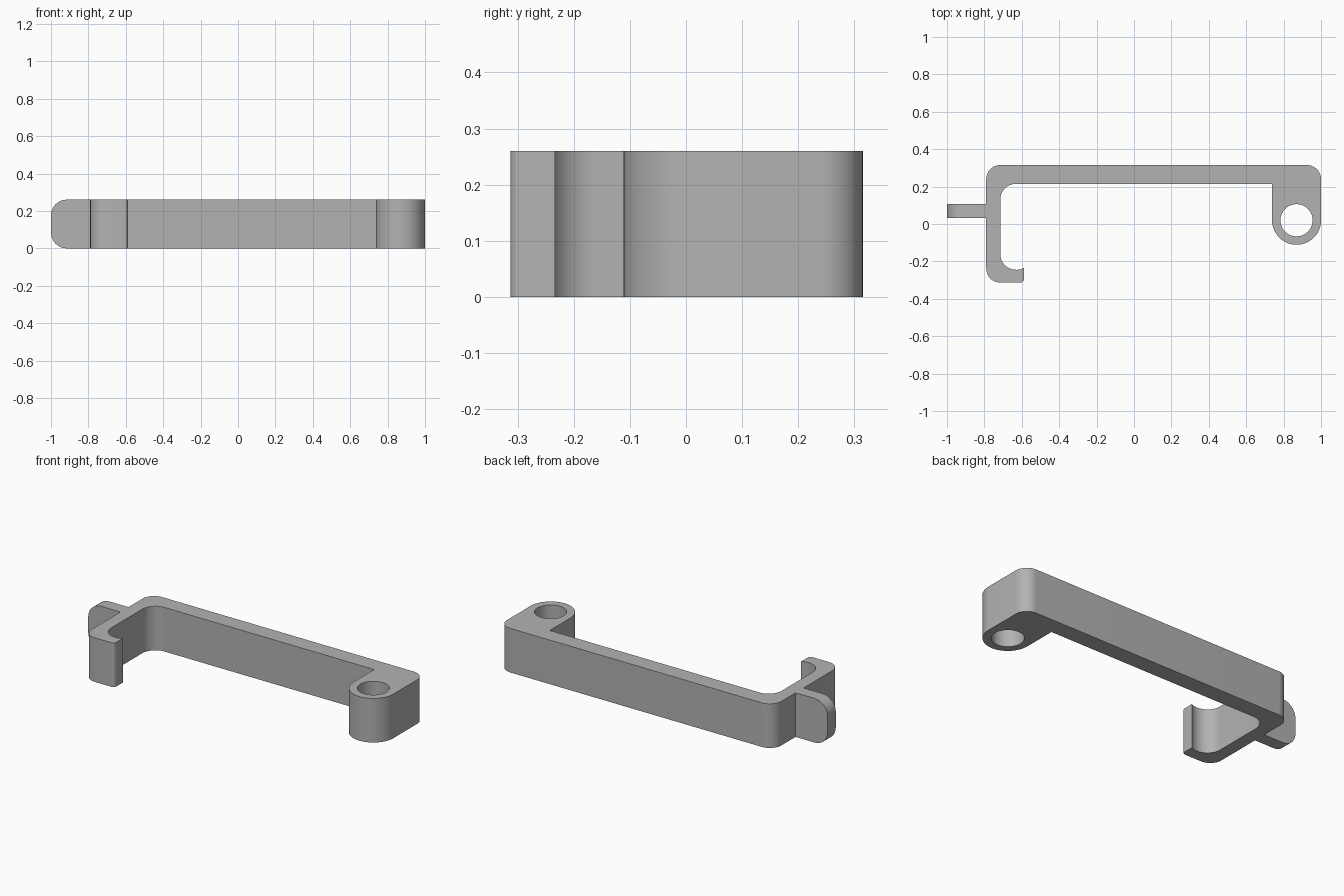
import bpy
import bmesh
from math import pi, tan
from mathutils import Matrix, Vector

if "Cube" in bpy.data.objects:
    bpy.data.objects.remove(bpy.data.objects["Cube"], do_unlink=True)

HEIGHT = 0.26

grey = bpy.data.materials.new("plain grey")
grey.use_nodes = True
colour = (0.45, 0.45, 0.45, 1)
grey.diffuse_color = colour
grey.node_tree.nodes["Principled BSDF"].inputs["Base Color"].default_value = colour


def rounded(points, steps=16):
    """Outline from (x, y, radius) corners, each replaced by a tangent arc."""
    out = []
    for i, (x, y, r) in enumerate(points):
        p = Vector((x, y))
        if r == 0:
            out.append(p)
            continue
        a = (Vector(points[i - 1][:2]) - p).normalized()
        b = (Vector(points[(i + 1) % len(points)][:2]) - p).normalized()
        reach = r / tan(a.angle(b) / 2)
        start, end = p + a * reach, p + b * reach
        centre = p + (a + b).normalized() * (reach ** 2 + r ** 2) ** 0.5
        sweep = (start - centre).angle_signed(end - centre)
        for k in range(steps + 1):
            turn = Matrix.Rotation(-sweep * k / steps, 2)
            out.append(centre + turn @ (start - centre))
    # Drop points that coincide where two arcs meet
    return [p for i, p in enumerate(out) if (p - out[i - 1]).length > 1e-4]


def prism(name, outline, depth, transform=Matrix()):
    """Extrude an outline along z, then place it."""
    bm = bmesh.new()
    face = bm.faces.new([bm.verts.new((p.x, p.y, 0)) for p in outline])
    side = bmesh.ops.extrude_face_region(bm, geom=[face])
    verts = [v for v in side["geom"] if isinstance(v, bmesh.types.BMVert)]
    bmesh.ops.translate(bm, verts=verts, vec=(0, 0, depth))
    bmesh.ops.transform(bm, matrix=transform, verts=bm.verts)
    bmesh.ops.recalc_face_normals(bm, faces=bm.faces)
    mesh = bpy.data.meshes.new(name)
    bm.to_mesh(mesh)
    bm.free()
    mesh.materials.append(grey)
    obj = bpy.data.objects.new(name, mesh)
    bpy.context.collection.objects.link(obj)
    return obj


def smooth(obj):
    bpy.ops.object.select_all(action="DESELECT")
    obj.select_set(True)
    bpy.context.view_layer.objects.active = obj
    bpy.ops.object.shade_smooth_by_angle(angle=pi / 6)


# Bracket: back bar, left arm with hook, and rounded lug on the right
lug_x, lug_y, lug_r = 0.869, 0.02, 0.131
hook_x, hook_y, hook_r = -0.63, -0.16, 0.085
tip_x = -0.588
arm_x = hook_x - hook_r
lip_start = Vector((0, -hook_r))
lip = [Vector((hook_x, hook_y)) + Matrix.Rotation(pi / 6 * k / 6, 2) @ lip_start
       for k in range(7)]
corners = [
    (-0.79, 0.315, 0.075), (1, 0.315, 0.075),
    (1, lug_y - lug_r, lug_r - 0.0001), (lug_x - lug_r, lug_y - lug_r, lug_r - 0.0001),
    (lug_x - lug_r, 0.215, 0), (arm_x, 0.215, 0.085),
    (arm_x, hook_y - hook_r, hook_r),
]
corners += [(p.x, p.y, 0) for p in lip[1:]]
corners += [(tip_x, -0.313, 0.02), (-0.79, -0.313, 0.075)]
bracket = prism("bracket", rounded(corners), HEIGHT)

# Round hole through the lug
bpy.ops.mesh.primitive_cylinder_add(vertices=64, radius=0.086, depth=1,
                                    location=(lug_x, lug_y, HEIGHT / 2))
cutter = bpy.context.object
cutter.name = "hole_cutter"
cutter.data.materials.append(grey)
cut = bracket.modifiers.new("hole", "BOOLEAN")
cut.operation = "DIFFERENCE"
cut.solver = "EXACT"
cut.object = cutter
smooth(bracket)
bpy.ops.object.modifier_apply(modifier=cut.name)
bpy.data.objects.remove(cutter, do_unlink=True)
smooth(bracket)

# Finger tab on the left, rounded at its outer corners
tab_outline = rounded([(-1, 0, 0.085), (-1, HEIGHT, 0.085),
                       (-0.79, HEIGHT, 0), (-0.79, 0, 0)])
upright = Matrix.Translation((0, 0.108, 0)) @ Matrix.Rotation(pi / 2, 4, "X")
tab = prism("tab", tab_outline, 0.075, upright)
smooth(tab)
